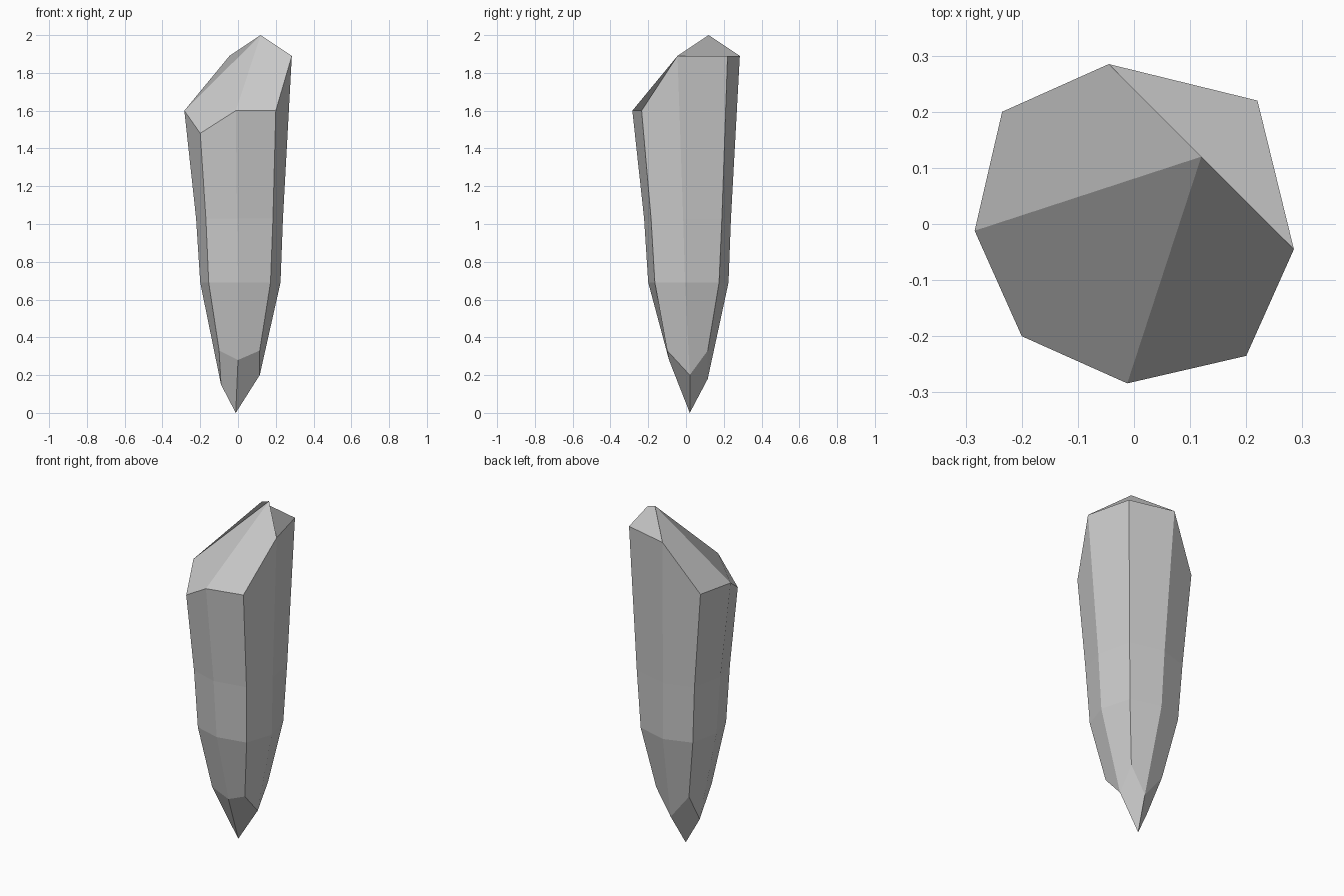
import bpy, bmesh

if "Cube" in bpy.data.objects:
    bpy.data.objects.remove(bpy.data.objects["Cube"])


def ring(bm, half, heights):
    """Eight points: NE, E, SE, S, SW given; W, NW, N mirrored across x = y."""
    pts = half + [(y, x) for x, y in half[3:0:-1]]
    return [bm.verts.new((x, y, z)) for (x, y), z in zip(pts, heights)]


bm = bmesh.new()

# Crystal body: four octagonal rings from the lower point up to the cut crown
rings = [
    ring(bm, [(.115, .115), (.115, .02), (.115, -.10), (0, -.09), (-.10, -.10)],
         [.33, .20, .33, .28, .33, .15, .33, .18]),
    ring(bm, [(.175, .175), (.225, -.005), (.172, -.165), (0, -.20), (-.155, -.155)],
         [.69] * 8),
    ring(bm, [(.19, .19), (.238, -.015), (.185, -.185), (-.005, -.222), (-.17, -.17)],
         [1.03] * 8),
    ring(bm, [(.22, .22), (.285, -.045), (.20, -.235), (-.012, -.284), (-.20, -.20)],
         [1.89, 1.89, 1.60, 1.60, 1.48, 1.60, 1.60, 1.89]),
]
for low, high in zip(rings, rings[1:]):
    for i in range(8):
        j = (i + 1) % 8
        bm.faces.new((low[j], low[i], high[i], high[j]))

# Crown and root: four quad facets meeting at each tip
apex = bm.verts.new((.12, .12, 2.0))
tip = bm.verts.new((-.012, .02, 0))
for i in (7, 1, 3, 5):
    a, b, c = i, (i + 1) % 8, (i + 2) % 8
    bm.faces.new((rings[-1][a], rings[-1][b], rings[-1][c], apex))
    bm.faces.new((rings[0][a], rings[0][b], rings[0][c], tip))
bmesh.ops.recalc_face_normals(bm, faces=bm.faces[:])

mesh = bpy.data.meshes.new("crystal_shard")
bm.to_mesh(mesh)
bm.free()
bpy.context.collection.objects.link(bpy.data.objects.new("crystal_shard", mesh))
